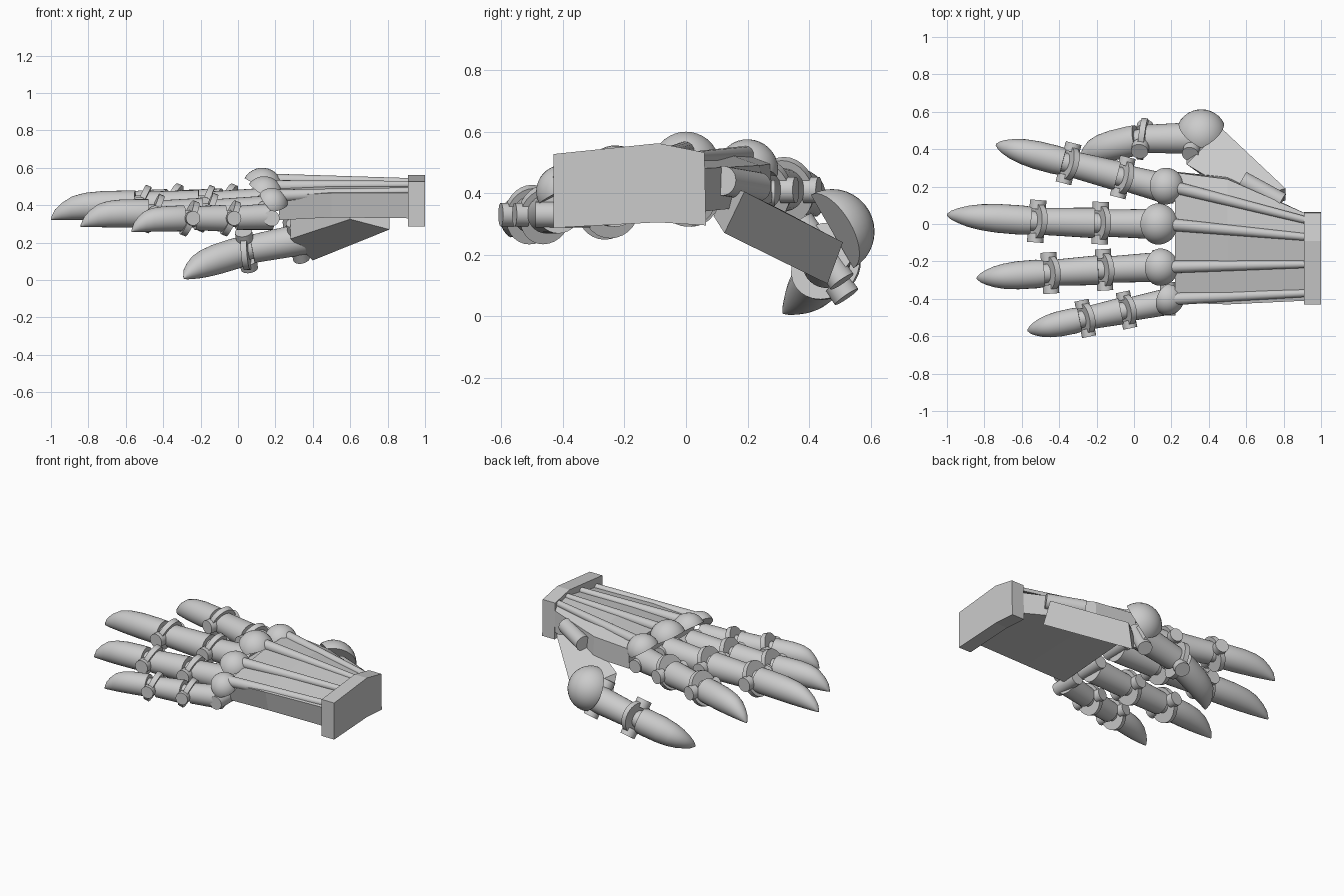
import bpy, bmesh, math
from mathutils import Vector as V, Matrix

if "Cube" in bpy.data.objects:
    bpy.data.objects.remove(bpy.data.objects["Cube"])

grey = bpy.data.materials.new("grey_metal")
grey.diffuse_color = (0.6, 0.6, 0.6, 1)
grey.use_nodes = True
grey.node_tree.nodes["Principled BSDF"].inputs["Base Color"].default_value = grey.diffuse_color


def finish(name, bm, smooth=True):
    bmesh.ops.recalc_face_normals(bm, faces=bm.faces)
    me = bpy.data.meshes.new(name)
    bm.to_mesh(me)
    bm.free()
    me.materials.append(grey)
    ob = bpy.data.objects.new(name, me)
    bpy.context.collection.objects.link(ob)
    if smooth:
        bpy.ops.object.select_all(action='DESELECT')
        ob.select_set(True)
        bpy.context.view_layer.objects.active = ob
        bpy.ops.object.shade_smooth_by_angle(angle=math.radians(35))
    return ob


def frame(fwd, up):
    """Unit forward, side and up directions."""
    f = V(fwd).normalized()
    s = V(up).cross(f).normalized()
    return f, s, f.cross(s)


def loft(name, rings, smooth=True):
    bm = bmesh.new()
    vs = [[bm.verts.new(p) for p in r] for r in rings]
    n = len(rings[0])
    for a, b in zip(vs, vs[1:]):
        for i in range(n):
            bm.faces.new((a[i], a[(i + 1) % n], b[(i + 1) % n], b[i]))
    bm.faces.new(vs[0])
    bm.faces.new(vs[-1])
    return finish(name, bm, smooth)


def ring(c, s, u, rs, ru, n=28):
    return [c + s * rs * math.cos(a) + u * ru * math.sin(a)
            for a in (2 * math.pi * i / n for i in range(n))]


def rod(name, a, b, r0, r1, up=(0, 0, 1), n=28):
    a, b = V(a), V(b)
    f, s, u = frame(b - a, up)
    return loft(name, [ring(a, s, u, r0, r0, n), ring(b, s, u, r1, r1, n)])


def knuckle(name, c, fwd, up, r, half):
    """Sphere wedge around the hinge line, open by half degrees each side of up."""
    c = V(c)
    f, s, u = frame(fwd, up)
    bm = bmesh.new()
    bmesh.ops.create_uvsphere(bm, u_segments=32, v_segments=18, radius=r)
    # sphere poles lie on the hinge line
    m = Matrix((f, u, -s)).transposed().to_4x4()
    bm.transform(Matrix.Translation(c) @ m)
    h = math.radians(half)
    for side in (-1, 1):
        no = f * side * math.cos(h) - u * math.sin(h)
        bmesh.ops.bisect_plane(bm, geom=bm.verts[:] + bm.edges[:] + bm.faces[:],
                               plane_co=c, plane_no=no, clear_outer=True, dist=1e-5)
        bmesh.ops.holes_fill(bm, edges=[e for e in bm.edges if e.is_boundary], sides=0)
    return finish(name, bm)


def claw(name, a, b, r, up):
    """Fingertip: flat underside, top curving down to a point."""
    a, b = V(a), V(b)
    f, s, u = frame(b - a, up)
    length = (b - a).length
    prof = [(0, .95, 1), (.12, 1, 1), (.4, .98, .98), (.6, .88, .92), (.75, .72, .8),
            (.87, .5, .58), (.95, .3, .36), (1, .06, .08)]
    return loft(name, [ring(a + f * length * t - u * r * (1 - h), s, u, r * w, r * h)
                       for t, w, h in prof])


def hinge(name, c, fwd, up, r):
    """Slanted collar, side pins and inner core at a joint."""
    c = V(c)
    f, s, u = frame(fwd, up)
    tilt = (f + u * .42).normalized()          # collar top leans to the wrist
    cu = tilt.cross(s)
    loft(name + "_collar", [ring(c + tilt * t, s, cu, r * 1.2, r * 1.4) for t in (-.016, .016)])
    for side in (-1, 1):
        rod(name + "_pin", c + s * side * r * .8, c + s * side * r * 1.42, r * .55, r * .55, up=u)
    rod(name + "_core", c - f * .06, c + f * .06, r * .65, r * .65, up=u)


def finger(name, pts, r, up=(0, 0, 1)):
    """Segments between the joints in pts, the last one a claw."""
    pts = [V(p) for p in pts]
    for i in range(len(pts) - 1):
        a, b = pts[i], pts[i + 1]
        d = (b - a).normalized()
        if i:
            hinge(f"{name}_joint_{i}", a, d, up, r)
        if i == len(pts) - 2:
            claw(name + "_tip", a + d * .03, b, r * .98, up)
        else:
            rod(f"{name}_segment_{i}", a + d * (.03 if i else 0), b - d * .03, r * 1.02, r * .9, up)


# four fingers: knuckle, joint, joint, claw tip
finger("index", [(.17, .19, .41), (-.06, .25, .41), (-.35, .325, .41), (-.74, .425, .40)], .078)
finger("middle", [(.13, .0, .41), (-.18, .005, .40), (-.52, .015, .40), (-1.0, .05, .40)], .08)
finger("ring", [(.13, -.23, .37), (-.16, -.245, .36), (-.45, -.262, .355), (-.84, -.29, .36)], .078)
finger("little", [(.18, -.415, .34), (-.04, -.46, .33), (-.26, -.505, .33), (-.57, -.57, .325)], .07)

# knuckle caps, base pins and tendon rods to the wrist
for name, c, fwd, up, r, wy, wz in (
        ("index", (.17, .2, .475), (-1, .25, .1), (.1, .2, 1), .1, .02, .515),
        ("middle", (.13, 0, .49), (-1, 0, .1), (.1, 0, 1), .11, -.07, .525),
        ("ring", (.14, -.23, .455), (-1, -.06, .2), (.2, -.1, 1), .1, -.215, .51),
        ("little", (.18, -.4, .405), (-1, -.2, .3), (.3, -.5, 1), .087, -.37, .475)):
    knuckle(name + "_knuckle", c, fwd, up, r, 66)
    c = V(c)
    rod(name + "_tendon", c + V((.03, 0, .045)), (.92, wy, wz), .034, .02, n=16)
    rod(name + "_base_pin", c + V((0, -.09, -.075)), c + V((0, .09, -.075)), .042, .042)


# palm: ridged back, tapering to the wrist
def section(x, yz):
    return [V((x, y, z)) for y, z in yz]


loft("palm", [
    section(.22, [(-.42, .45), (-.23, .495), (0, .53), (.19, .53), (.275, .495),
                  (.28, .37), (0, .35), (-.385, .32)]),
    section(.5, [(-.43, .465), (-.23, .505), (-.02, .535), (.14, .525), (.24, .49),
                 (.25, .36), (0, .35), (-.40, .335)]),
    section(.92, [(-.41, .465), (-.21, .505), (-.07, .53), (.03, .515), (.055, .48),
                  (.055, .34), (-.05, .34), (-.385, .33)])], smooth=False)

# wrist plate
wrist = [(-.43, .527), (-.09, .562), (.06, .532), (.065, .295), (-.09, .305), (-.43, .287)]
loft("wrist_plate", [section(.91, wrist), section(1.0, wrist)], smooth=False)

# thumb base block, side pin and knuckle cap
loft("thumb_base", [
    [V((.81, .125, .27)), V((.81, .19, .405)), V((.47, .51, .24)), V((.4, .46, .105))],
    [V((.6, .09, .325)), V((.6, .13, .42)), V((.28, .32, .34)), V((.28, .36, .22))]],
    smooth=False)
rod("thumb_side_pin", (.58, .235, .42), (.79, .12, .44), .048, .048)
thumb_up = (0, .8, .55)
knuckle("thumb_knuckle", (.36, .475, .275), (-1, 0, 0), (0, .86, .5), .138, 62)

# thumb
finger("thumb", [(.35, .46, .22), (.045, .455, .16), (-.315, .38, .05)], .084, thumb_up)
f, s, u = frame((-1, 0, -.2), thumb_up)
c = V((.32, .44, .21))
rod("thumb_base_pin", c - s * .12, c + s * .12, .045, .045, up=u)
